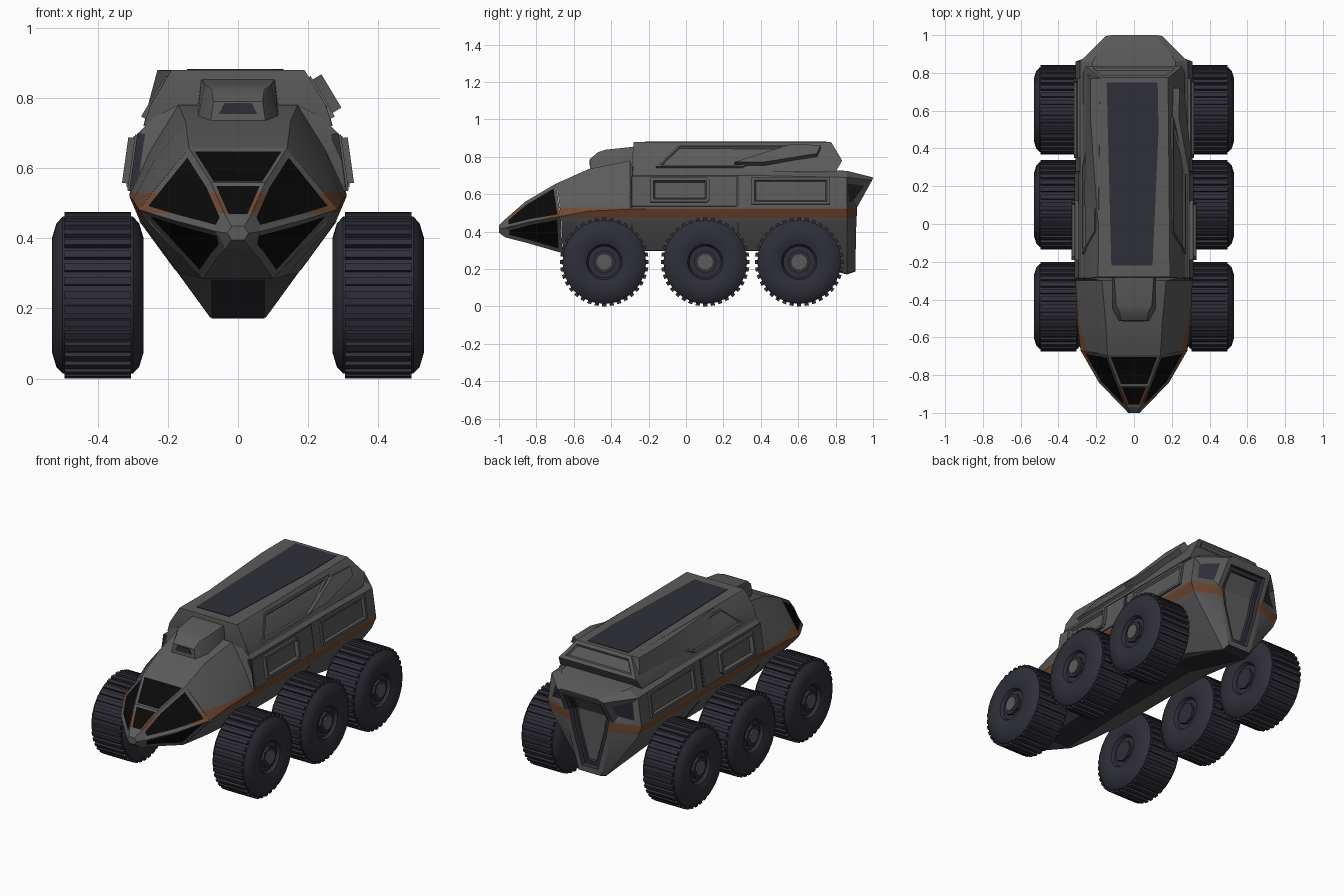
import bpy, bmesh, math
from mathutils import Matrix, Vector

if "Cube" in bpy.data.objects:
    bpy.data.objects.remove(bpy.data.objects["Cube"])


def material(name, rgb):
    m = bpy.data.materials.new(name)
    m.diffuse_color = (*rgb, 1)
    m.use_nodes = True
    m.node_tree.nodes["Principled BSDF"].inputs["Base Color"].default_value = m.diffuse_color
    return m


GREY = material("hull_grey", (0.105, 0.105, 0.105))
DARK = material("dark_blue_grey", (0.028, 0.028, 0.040))
GLASS = material("black_glass", (0.003, 0.003, 0.003))
RUST = material("rust_stripe", (0.16, 0.066, 0.033))
# slot 4 repeats the grey for faces that the stripe must skip
SLOTS = [GREY, DARK, GLASS, RUST, GREY]


def finish(name, bm, mats, angle=30):
    bmesh.ops.recalc_face_normals(bm, faces=bm.faces)
    me = bpy.data.meshes.new(name)
    bm.to_mesh(me)
    bm.free()
    for m in mats:
        me.materials.append(m)
    ob = bpy.data.objects.new(name, me)
    bpy.context.collection.objects.link(ob)
    bpy.ops.object.select_all(action='DESELECT')
    ob.select_set(True)
    bpy.context.view_layer.objects.active = ob
    bpy.ops.object.shade_smooth_by_angle(angle=math.radians(angle))
    return ob


def st(y, *pts):
    return [(x, y, z) for x, z in pts]


def loft(stations):
    """Skin mirrored half sections (bottom to top); returns side faces and end caps."""
    bm = bmesh.new()
    n = len(stations[0])
    rings = []
    for s in stations:
        pts = list(s) + [(-x, y, z) for x, y, z in reversed(s)]
        rings.append([bm.verts.new(p) for p in pts])
    side = [[bm.faces.new((a[k], a[(k + 1) % (2 * n)], b[(k + 1) % (2 * n)], b[k]))
             for k in range(2 * n)] for a, b in zip(rings, rings[1:])]
    caps = [[bm.faces.new((r[k], r[k + 1], r[2 * n - 2 - k], r[2 * n - 1 - k]))
             for k in range(n - 1)] for r in (rings[0], rings[-1])]
    bmesh.ops.recalc_face_normals(bm, faces=bm.faces)
    return bm, side, caps


def inset(bm, faces, thick, depth, inner=None, rim=None):
    new = bmesh.ops.inset_region(bm, faces=faces, thickness=thick, depth=depth,
                                 use_even_offset=True)["faces"]
    if inner is not None:
        for f in faces:
            f.material_index = inner
    if rim is not None:
        for f in new:
            f.material_index = rim


def stripe(bm, lo=0.472, hi=0.53):
    for z in (lo, hi):
        bmesh.ops.bisect_plane(bm, geom=bm.verts[:] + bm.edges[:] + bm.faces[:],
                               plane_co=(0, 0, z), plane_no=(0, 0, 1))
    for f in bm.faces:
        if f.material_index == 0 and lo < f.calc_center_median().z < hi:
            f.material_index = 3


def convex(name, pts, mat):
    bm = bmesh.new()
    bmesh.ops.convex_hull(bm, input=[bm.verts.new(p) for p in pts])
    return finish(name, bm, [mat], 25)


def panel(name, pts, a, b, h, recess=0.0, frame=0.015, sides=(1, -1), mat=GREY):
    """Plate on the slope from a to b (x, z); pts are (y, z) on that slope."""
    dx, dz = b[0] - a[0], b[1] - a[1]
    nrm = Vector((dz, 0, -dx)).normalized()
    for s in sides:
        bm = bmesh.new()
        rows = []
        for off in (-0.02, h):
            row = []
            for y, z in pts:
                p = Vector((a[0] + (z - a[1]) * dx / dz, y, z)) + nrm * off
                row.append(bm.verts.new((p.x * s, p.y, p.z)))
            rows.append(row)
        n = len(pts)
        bm.faces.new(rows[0])
        top = bm.faces.new(rows[1])
        for k in range(n):
            bm.faces.new((rows[0][k], rows[0][(k + 1) % n], rows[1][(k + 1) % n], rows[1][k]))
        bmesh.ops.recalc_face_normals(bm, faces=bm.faces)
        if recess:
            inset(bm, [top], frame, 0)
            inset(bm, [top], 0.008, -recess)
        finish(name + ("_right" if s > 0 else "_left"), bm, [mat])


# main hull: wedge-bottomed body running back to the overhanging tail
low, wide = (0.28, 0.45), (0.31, 0.52)
bm, side, caps = loft([
    [(0.10, -0.66, 0.285), (0.25, -0.665, 0.44), (0.283, -0.67, 0.482),
     (0.212, -0.68, 0.57), (0.14, -0.695, 0.657)],
    st(-0.52, (0.14, 0.295), (0.272, 0.445), (0.30, 0.51), (0.24, 0.62), (0.15, 0.735)),
    st(-0.30, (0.17, 0.30), low, wide, (0.25, 0.65), (0.17, 0.78)),
    st(-0.285, (0.17, 0.30), low, wide, (0.285, 0.70), (0.24, 0.745)),
    st(0.40, (0.17, 0.30), low, wide, (0.285, 0.70), (0.24, 0.745)),
    st(0.86, (0.08, 0.175), low, wide, (0.285, 0.69), (0.22, 0.725)),
    [(0.075, 0.905, 0.19), (0.14, 0.91, 0.42), (0.16, 0.915, 0.53),
     (0.15, 0.995, 0.675), (0.12, 1.0, 0.69)]])
for k in (2, 6):                       # tail windows
    inset(bm, [side[-1][k]], 0.034, -0.015, inner=1)
door = caps[1][:3]                     # rear door: frame, dark rim, inner panel
inset(bm, door, 0.03, 0)
inset(bm, door, 0.008, -0.02, rim=1)
inset(bm, door, 0.022, 0, inner=4, rim=1)
inset(bm, door, 0.006, -0.01, rim=1)
stripe(bm)
finish("hull", bm, SLOTS, 22)

# dark keel strip under the hull
for nm, pts in (("front", ((-0.66, 0.283), (-0.285, 0.298), (0.40, 0.298))),
                ("rear", ((0.40, 0.298), (0.86, 0.173), (0.905, 0.188)))):
    for (y0, z0), (y1, z1) in zip(pts, pts[1:]):
        convex(nm + "_keel_strip", [(x, y, z + d) for x in (-0.076, 0.076)
                                    for y, z in ((y0, z0), (y1, z1)) for d in (-0.002, 0.005)], DARK)

# glazed nose
bm, side, caps = loft([
    [(0.018, -1.0, 0.395), (0.03, -1.0, 0.415), (0.018, -1.0, 0.435)],
    [(0.036, -0.968, 0.37), (0.064, -0.965, 0.42), (0.036, -0.968, 0.465)],
    [(0.062, -0.85, 0.34), (0.185, -0.84, 0.452), (0.078, -0.86, 0.56)],
    [(0.10, -0.66, 0.285), (0.283, -0.67, 0.482), (0.14, -0.695, 0.657)]])
for k, t in ((0, 0.023), (1, 0.02), (3, 0.02), (4, 0.023)):
    inset(bm, [side[1][k], side[2][k]], t, -0.004, inner=2)
for seg in side[1:]:
    inset(bm, [seg[2]], 0.012, -0.004, inner=2)
stripe(bm)
finish("nose_cockpit", bm, SLOTS, 20)

# roof module with recessed rear panel
bm, side, caps = loft([
    [(0.27, -0.28, 0.72), (0.25, -0.288, 0.78), (0.19, -0.28, 0.88)],
    [(0.27, 0.80, 0.72), (0.255, 0.835, 0.78), (0.18, 0.775, 0.88)]])
inset(bm, [caps[1][1]], 0.02, 0)
inset(bm, [caps[1][1]], 0.008, -0.01)
finish("roof_module", bm, [GREY])
convex("roof_dark_strip", [(x, y, z) for z in (0.877, 0.883) for x, y in
       ((-0.145, 0.75), (0.125, 0.75), (0.13, 0.5), (0.098, -0.22), (-0.12, -0.22))], DARK)
convex("roof_left_fairing", [
    (-0.19, 0.0, 0.878), (-0.23, 0.55, 0.88), (-0.23, 0.77, 0.88), (-0.255, 0.80, 0.76),
    (-0.262, 0.1, 0.76), (-0.15, 0.77, 0.88), (-0.15, 0.80, 0.76), (-0.15, 0.0, 0.80)], GREY)

# front roof scoop with dark intake
convex("roof_scoop", [(s * x, y, z) for s in (1, -1) for x, y, z in (
    (0.12, -0.27, 0.74), (0.105, -0.27, 0.855), (0.115, -0.45, 0.74), (0.095, -0.43, 0.838),
    (0.08, -0.515, 0.725), (0.07, -0.512, 0.79), (0.075, -0.47, 0.825))], GREY)
convex("scoop_intake", [(s * x, y, z) for s in (1, -1) for y in (-0.517, -0.508)
                        for x, z in ((0.055, 0.755), (0.038, 0.785))], DARK)

# side plates and pods on the hull slope, plates on the roof slope
hull_a, hull_b = (0.31, 0.52), (0.285, 0.70)
panel("side_plate", [(-0.285, 0.535), (0.27, 0.535), (0.27, 0.695), (-0.285, 0.695)],
      hull_a, hull_b, 0.008)
panel("front_side_pod", [(-0.19, 0.555), (0.11, 0.555), (0.125, 0.57), (0.125, 0.675),
                         (0.11, 0.685), (-0.19, 0.685)], hull_a, hull_b, 0.026, 0.018)
panel("rear_side_pod", [(0.35, 0.545), (0.77, 0.545), (0.77, 0.69), (0.35, 0.69)],
      hull_a, hull_b, 0.012, 0.012)
roof_a, roof_b = (0.25, 0.78), (0.19, 0.88)
panel("roof_side_plate", [(-0.16, 0.745), (0.30, 0.745), (0.57, 0.86), (-0.04, 0.86)],
      roof_a, roof_b, 0.006, 0.012, 0.01)
panel("roof_right_box", [(0.26, 0.755), (0.42, 0.755), (0.70, 0.80), (0.72, 0.845), (0.56, 0.85)],
      roof_a, roof_b, 0.035, sides=(1,))

# thin dark panel seams around the hull sides
for y in (-0.292, 0.275):
    panel("upper_seam", [(y, 0.535), (y + 0.006, 0.535), (y + 0.006, 0.70), (y, 0.70)],
          hull_a, hull_b, 0.002, mat=DARK)
    panel("lower_seam", [(y, 0.31), (y + 0.006, 0.31), (y + 0.006, 0.45), (y, 0.45)],
          (0.17, 0.30), (0.28, 0.45), 0.002, mat=DARK)

# six wheels: turned tyre, crosswise tread bars, octagonal hub
PROFILE = [(0.085, 0.10), (0.095, 0.118), (0.128, 0.13), (0.165, 0.13),
           (0.205, 0.118), (0.224, 0.10)]


def hub_ring(bm, r, x0, x1, seg, mat):
    made = bmesh.ops.create_cone(
        bm, cap_ends=True, segments=seg, radius1=r, radius2=r, depth=abs(x1 - x0),
        matrix=Matrix.Translation(((x0 + x1) / 2, 0, 0)) @ Matrix.Rotation(math.pi / 2, 4, 'Y'))
    for f in {f for v in made["verts"] for f in v.link_faces}:
        f.material_index = mat


def wheel(name, sx, y):
    bm = bmesh.new()
    seg = 24
    prof = PROFILE + [(r, -x) for r, x in reversed(PROFILE)]
    rings = [[bm.verts.new((x, r * math.cos(2 * math.pi * i / seg),
                            r * math.sin(2 * math.pi * i / seg))) for i in range(seg)]
             for r, x in prof]
    for a, b in zip(rings, rings[1:]):
        for i in range(seg):
            j = (i + 1) % seg
            bm.faces.new((a[i], a[j], b[j], b[i]))
    bm.faces.new(rings[0])
    bm.faces.new(rings[-1])
    for i in range(36):
        m = (Matrix.Rotation(2 * math.pi * i / 36, 4, 'X') @ Matrix.Translation((0, 0, 0.226))
             @ Matrix.Diagonal((0.19, 0.022, 0.022, 1)))
        bmesh.ops.create_cube(bm, size=1, matrix=m)
    for s in (1, -1):
        hub_ring(bm, 0.062, s * 0.08, s * 0.116, 8, 0)
    hub_ring(bm, 0.042, sx * 0.08, sx * 0.124, 10, 1)
    ob = finish(name, bm, [DARK, GREY])
    ob.location = (sx * 0.4, y, 0.238)


for sx, label in ((1, "right"), (-1, "left")):
    for y, pos in ((-0.437, "front"), (0.103, "middle"), (0.605, "rear")):
        wheel(f"{pos}_{label}_wheel", sx, y)
